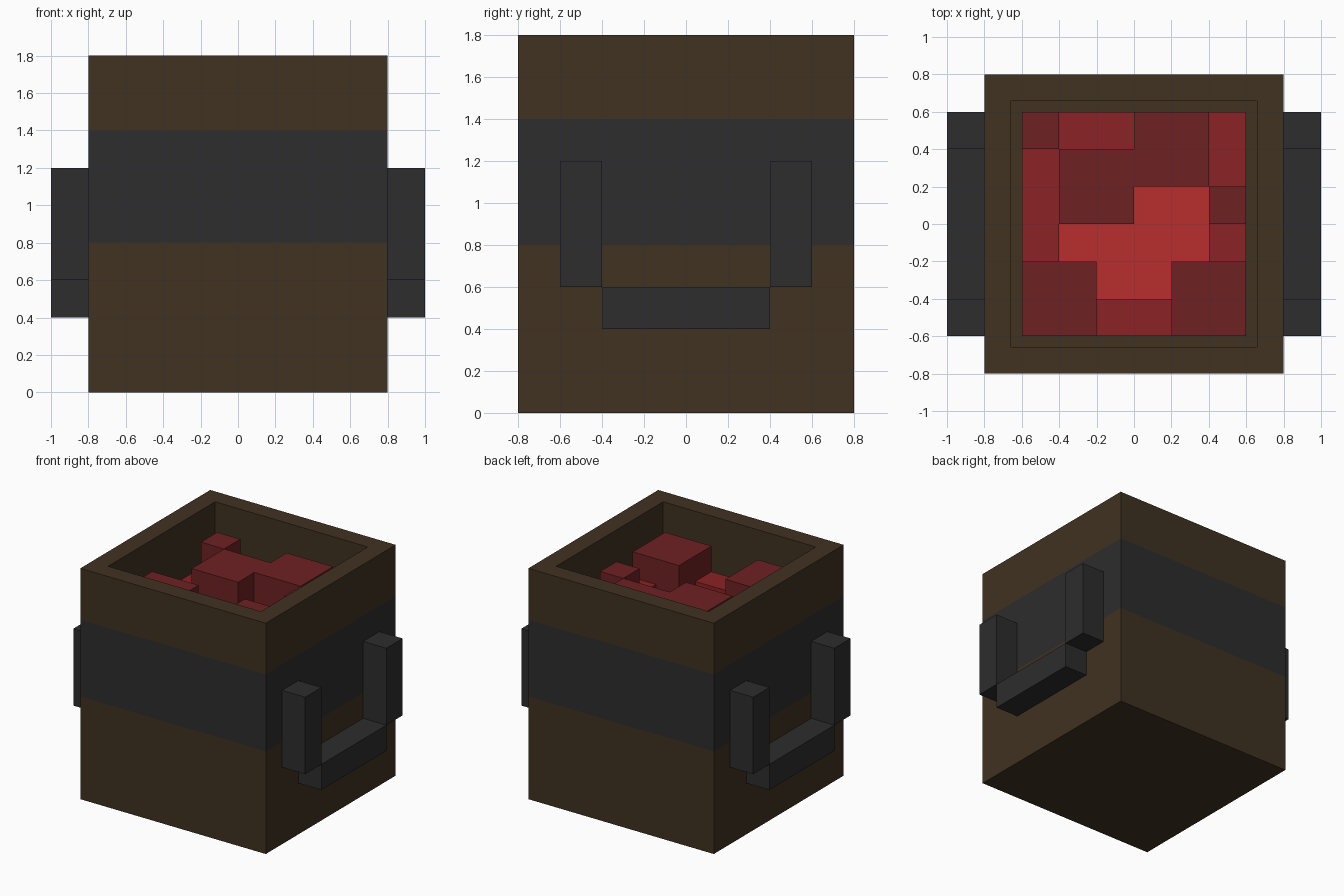
import bpy
import bmesh
from mathutils import Matrix, Vector

cube = bpy.data.objects.get("Cube")
if cube:
    bpy.data.objects.remove(cube, do_unlink=True)


def material(name, rgb):
    mat = bpy.data.materials.new(name)
    mat.use_nodes = True
    mat.diffuse_color = (*rgb, 1)
    mat.node_tree.nodes["Principled BSDF"].inputs["Base Color"].default_value = (*rgb, 1)
    return mat


BROWN = material("dark_wood", (0.051, 0.032, 0.0155))
IRON = material("dark_iron", (0.026, 0.026, 0.026))
REDS = [material("bright_red", (0.479, 0.0275, 0.0275)),
        material("medium_red", (0.258, 0.016, 0.018)),
        material("deep_red", (0.156, 0.0155, 0.0168))]


def add_box(bm, low, high):
    low, high = Vector(low), Vector(high)
    matrix = Matrix.Translation((low + high) / 2) @ Matrix.Diagonal((*(high - low), 1))
    return bmesh.ops.create_cube(bm, size=1, matrix=matrix)


def finish(bm, name, materials):
    mesh = bpy.data.meshes.new(name)
    bm.to_mesh(mesh)
    bm.free()
    for mat in materials:
        mesh.materials.append(mat)
    obj = bpy.data.objects.new(name, mesh)
    bpy.context.collection.objects.link(obj)
    return obj


# Barrel: box with a sunken opening and a flush iron band around the outside
bm = bmesh.new()
add_box(bm, (-0.8, -0.8, 0), (0.8, 0.8, 1.8))
for height in (0.8, 1.4):
    bmesh.ops.bisect_plane(bm, geom=bm.verts[:] + bm.edges[:] + bm.faces[:],
                           plane_co=(0, 0, height), plane_no=(0, 0, 1))
bm.normal_update()
for face in bm.faces:
    if abs(face.normal.z) < 0.5 and 0.8 < face.calc_center_median().z < 1.4:
        face.material_index = 1
top = max(bm.faces, key=lambda f: f.calc_center_median().z)
bmesh.ops.inset_region(bm, faces=[top], thickness=0.2)
floor = bmesh.ops.extrude_discrete_faces(bm, faces=[top])["faces"][0]
bmesh.ops.translate(bm, verts=floor.verts, vec=(0, 0, -0.8))
finish(bm, "barrel_body", [BROWN, IRON])

# Stepped filling: each digit is a level, rows run from back to front
LEVELS = ["211221", "122221", "122002", "100001", "220022", "221122"]
CELL = 0.2
bm = bmesh.new()


def add_face(points, index):
    face = bm.faces.new([bm.verts.new(p) for p in points])
    face.material_index = index


def level_at(row, col):
    inside = 0 <= row < 6 and 0 <= col < 6
    return int(LEVELS[row][col]) if inside else None


for row in range(6):
    for col in range(6):
        level = level_at(row, col)
        z = 1.2 + CELL * level
        x0, y1 = -0.6 + CELL * col, 0.6 - CELL * row
        x1, y0 = x0 + CELL, y1 - CELL
        corners = [(x0, y0), (x1, y0), (x1, y1), (x0, y1)]
        add_face([(x, y, z) for x, y in corners], level)
        # Step walls down to lower neighbours: front, right, back, left
        for i, (dr, dc) in enumerate([(1, 0), (0, 1), (-1, 0), (0, -1)]):
            other = level_at(row + dr, col + dc)
            if other is not None and other < level:
                low = 1.2 + CELL * other
                a, b = corners[i], corners[(i + 1) % 4]
                add_face([(*a, low), (*b, low), (*b, z), (*a, z)], level)
bmesh.ops.remove_doubles(bm, verts=bm.verts[:], dist=0.001)
finish(bm, "stepped_filling", REDS)

# Handles: two posts and a lower bar on each side
for side, name in ((1, "left"), (-1, "right")):
    x0, x1 = sorted((0.8 * side, side))
    bm = bmesh.new()
    add_box(bm, (x0, -0.6, 0.6), (x1, -0.4, 1.2))
    add_box(bm, (x0, 0.4, 0.6), (x1, 0.6, 1.2))
    add_box(bm, (x0, -0.4, 0.4), (x1, 0.4, 0.6))
    finish(bm, name + "_handle", [IRON])
